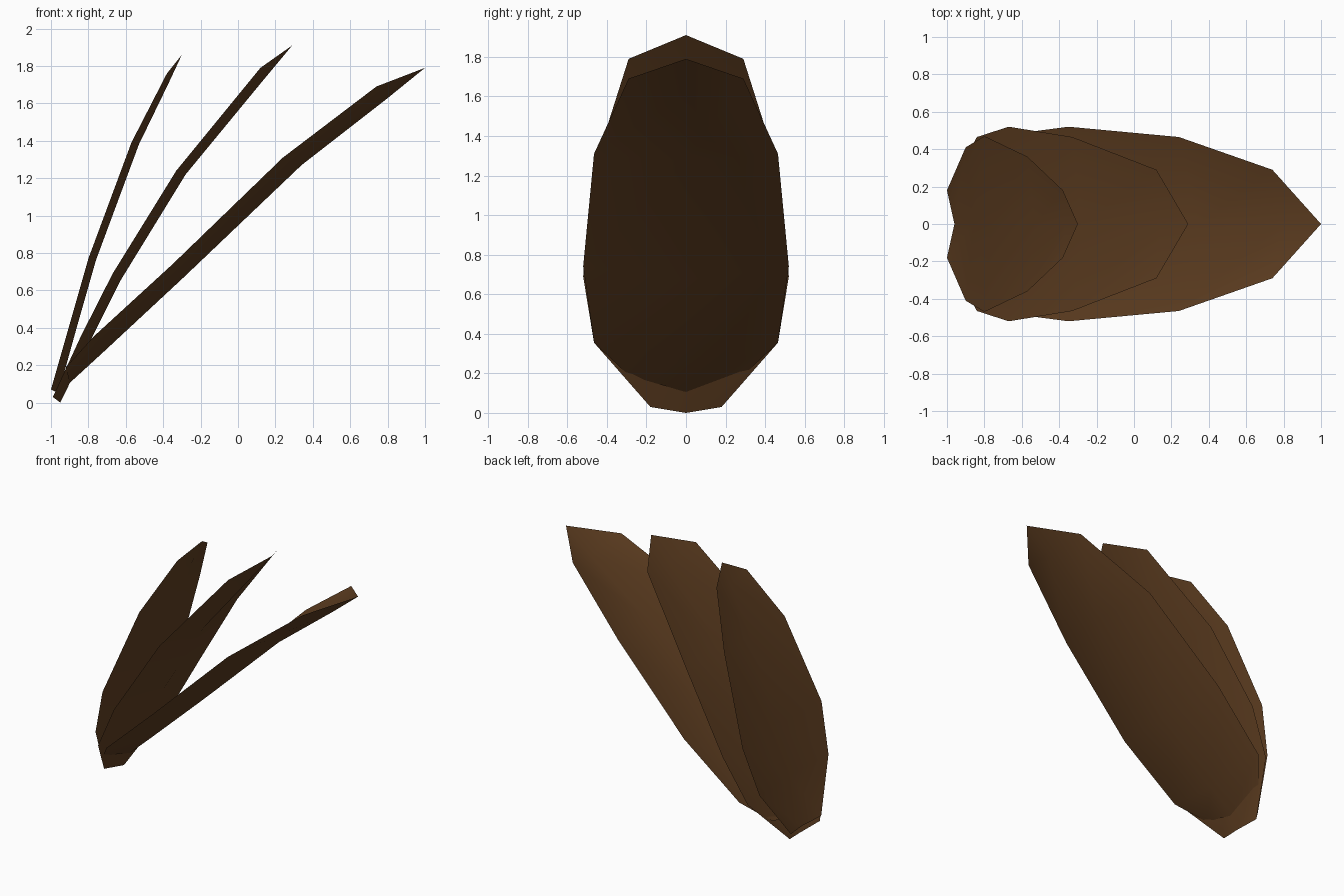
import bpy
import bmesh
import math

cube = bpy.data.objects.get("Cube")
if cube:
    bpy.data.objects.remove(cube, do_unlink=True)

brown = bpy.data.materials.new("dark_brown")
brown.use_nodes = True
colour = (0.120, 0.051, 0.016, 1.0)
brown.diffuse_color = colour
brown.node_tree.nodes["Principled BSDF"].inputs["Base Color"].default_value = colour


def make_blade(name, rows, tip):
    """Cupped leaf: each row is (half width, rim x, rim z, spine x, spine z)."""
    bm = bmesh.new()
    loops = []
    for w, rx, rz, sx, sz in rows:
        loops.append([bm.verts.new(p) for p in ((rx, -w, rz), (sx, 0, sz), (rx, w, rz))])
    end = bm.verts.new((tip[0], 0, tip[1]))
    # Strips between rows, closed by a pointed end
    for a, b in zip(loops, loops[1:]):
        for i in range(2):
            bm.faces.new((a[i], b[i], b[i + 1], a[i + 1]))
    for i in range(2):
        bm.faces.new((loops[-1][i], end, loops[-1][i + 1]))
    # Inner, cupped side faces up
    bmesh.ops.recalc_face_normals(bm, faces=bm.faces)
    if sum(f.normal.z for f in bm.faces) < 0:
        bmesh.ops.reverse_faces(bm, faces=bm.faces)
    mesh = bpy.data.meshes.new(name)
    bm.to_mesh(mesh)
    bm.free()
    mesh.materials.append(brown)
    obj = bpy.data.objects.new(name, mesh)
    bpy.context.collection.objects.link(obj)
    bpy.ops.object.select_all(action="DESELECT")
    obj.select_set(True)
    bpy.context.view_layer.objects.active = obj
    bpy.ops.object.shade_smooth_by_angle(angle=math.radians(40))


# Steep inner blade
make_blade("inner_blade", [
    (0.18, -1.00, 0.07, -0.96, 0.05),
    (0.41, -0.90, 0.42, -0.86, 0.41),
    (0.47, -0.80, 0.77, -0.76, 0.76),
    (0.36, -0.57, 1.39, -0.53, 1.38),
    (0.18, -0.38, 1.76, -0.37, 1.71),
], (-0.30, 1.86))

# Middle blade
make_blade("middle_blade", [
    (0.18, -0.99, 0.03, -0.95, 0.00),
    (0.465, -0.84, 0.355, -0.79, 0.33),
    (0.52, -0.67, 0.69, -0.63, 0.65),
    (0.465, -0.33, 1.24, -0.28, 1.22),
    (0.29, 0.12, 1.79, 0.14, 1.73),
], (0.29, 1.91))

# Long, low outer blade
make_blade("outer_blade", [
    (0.29, -0.92, 0.19, -0.90, 0.105),
    (0.465, -0.77, 0.355, -0.72, 0.27),
    (0.52, -0.35, 0.74, -0.29, 0.67),
    (0.465, 0.24, 1.31, 0.34, 1.27),
    (0.29, 0.74, 1.69, 0.79, 1.62),
], (1.00, 1.79))
